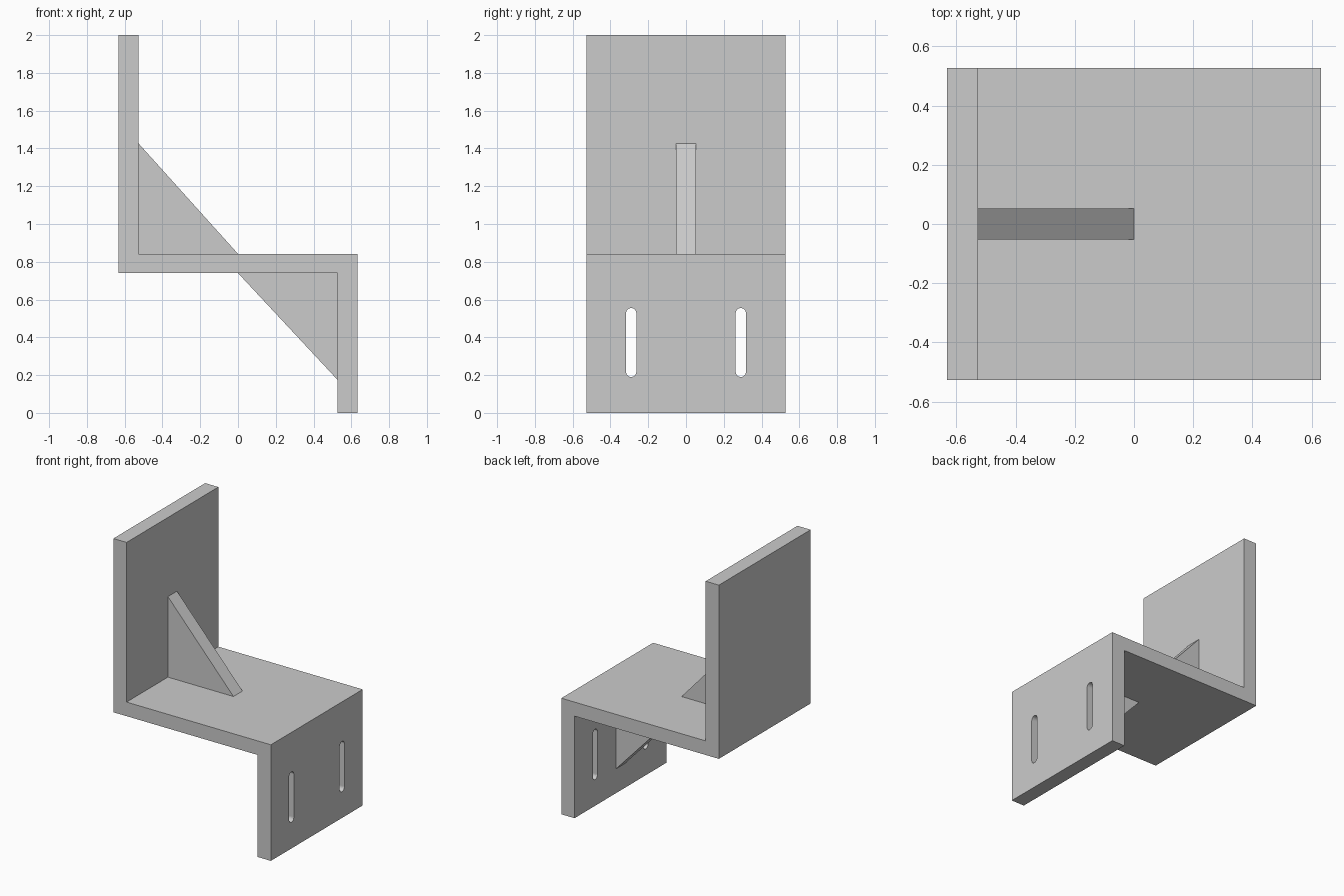
import bpy, bmesh, math

cube = bpy.data.objects.get("Cube")
if cube:
    bpy.data.objects.remove(cube, do_unlink=True)

grey = bpy.data.materials.new("plain grey")
grey.use_nodes = True
colour = (0.6, 0.6, 0.6, 1)
grey.diffuse_color = colour
grey.node_tree.nodes["Principled BSDF"].inputs["Base Color"].default_value = colour

HALF = 0.526            # half depth of the bracket
X_OUT, X_IN = 0.632, 0.526
SHELF_LOW, SHELF_TOP = 0.74, 0.842


def prism(name, points, direction):
    """Extrude a flat outline along a direction into a closed solid."""
    bm = bmesh.new()
    face = bm.faces.new([bm.verts.new(p) for p in points])
    new = bmesh.ops.extrude_face_region(bm, geom=[face])["geom"]
    bmesh.ops.translate(bm, vec=direction,
                        verts=[v for v in new if isinstance(v, bmesh.types.BMVert)])
    bmesh.ops.recalc_face_normals(bm, faces=bm.faces)
    mesh = bpy.data.meshes.new(name)
    bm.to_mesh(mesh)
    bm.free()
    mesh.materials.append(grey)
    obj = bpy.data.objects.new(name, mesh)
    bpy.context.collection.objects.link(obj)
    return obj


def side_profile(name, outline, half):
    return prism(name, [(x, -half, z) for x, z in outline], (0, 2 * half, 0))


# Stepped plate: tall back, shelf and front drop
bracket = side_profile("bracket", [
    (-X_OUT, SHELF_LOW), (X_IN, SHELF_LOW), (X_IN, 0), (X_OUT, 0),
    (X_OUT, SHELF_TOP), (-X_IN, SHELF_TOP), (-X_IN, 2), (-X_OUT, 2)], HALF)

# Triangular ribs in the two inner corners
side_profile("upper_rib", [(-X_IN, SHELF_TOP), (0, SHELF_TOP), (-X_IN, 1.426)], 0.052)
side_profile("lower_rib", [(X_IN, SHELF_LOW), (0, SHELF_LOW), (X_IN, 0.176)], 0.052)

# Round-ended slots through the front drop
RADIUS, LOW, HIGH, STEPS = 0.027, 0.217, 0.528, 12
for side, y in (("right", -0.29), ("left", 0.29)):
    outline = []
    for centre, start in ((HIGH, 0), (LOW, math.pi)):
        for i in range(STEPS + 1):
            a = start + math.pi * i / STEPS
            outline.append((0.4, y + RADIUS * math.cos(a), centre + RADIUS * math.sin(a)))
    cutter = prism(side + "_slot_cutter", outline, (0.4, 0, 0))
    cutter.hide_render = True
    cutter.hide_set(True)
    cut = bracket.modifiers.new(side + "_slot", "BOOLEAN")
    cut.operation = "DIFFERENCE"
    cut.solver = "EXACT"
    cut.object = cutter

# Bake the slots, then drop the cutters
bpy.context.view_layer.update()
evaluated = bracket.evaluated_get(bpy.context.evaluated_depsgraph_get())
baked = bpy.data.meshes.new_from_object(evaluated)
bracket.modifiers.clear()
bracket.data = baked
for side in ("right", "left"):
    bpy.data.objects.remove(bpy.data.objects[side + "_slot_cutter"], do_unlink=True)
